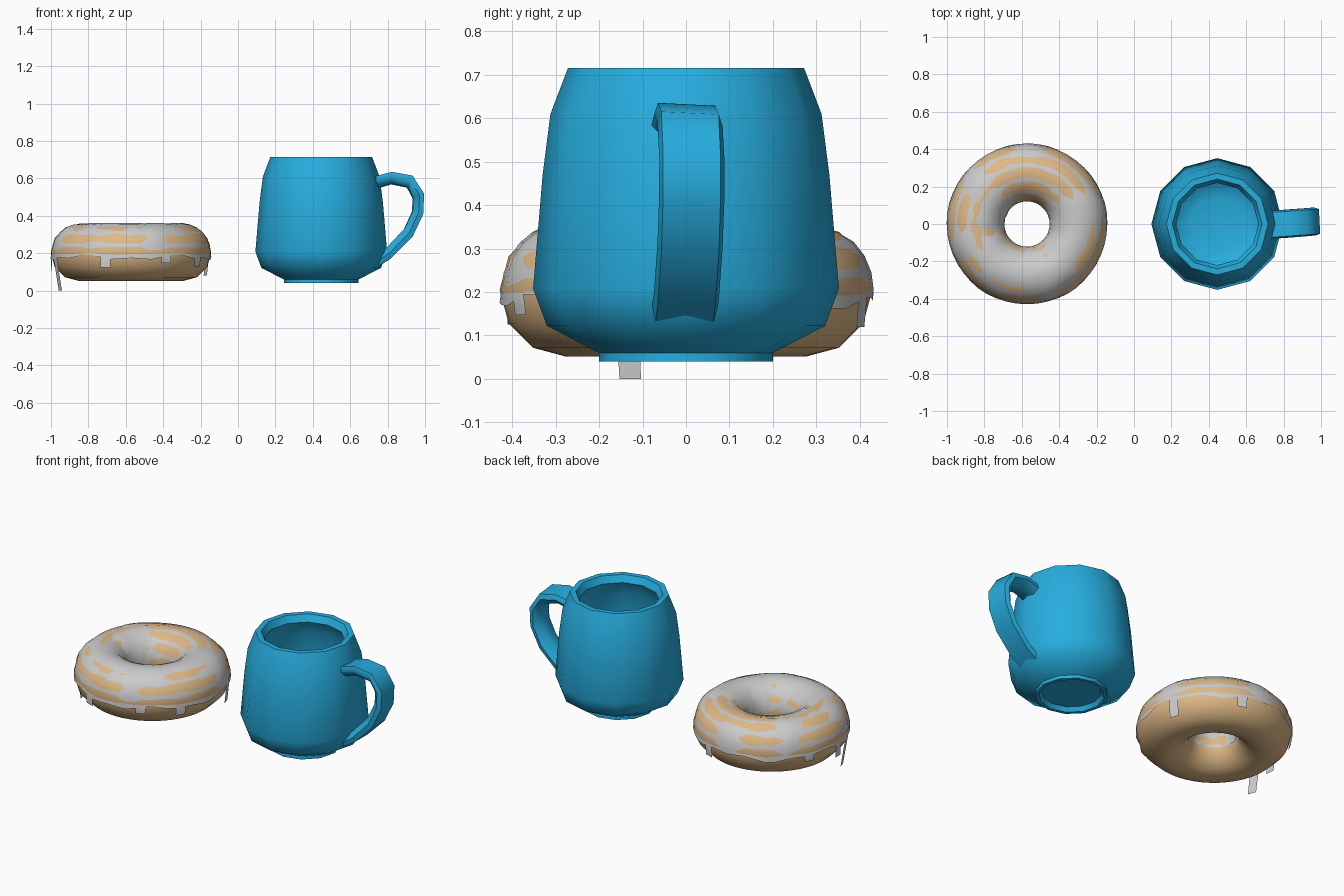
import bpy, bmesh, math
from math import sin, cos, pi, radians

if "Cube" in bpy.data.objects:
    bpy.data.objects.remove(bpy.data.objects["Cube"])


def material(name, color):
    m = bpy.data.materials.new(name)
    m.diffuse_color = (*color, 1)
    m.use_nodes = True
    m.node_tree.nodes["Principled BSDF"].inputs["Base Color"].default_value = m.diffuse_color
    return m


def finish(name, bm, mat=None, angle=50, fix=True):
    if fix:
        bmesh.ops.recalc_face_normals(bm, faces=bm.faces)
    me = bpy.data.meshes.new(name)
    bm.to_mesh(me)
    bm.free()
    ob = bpy.data.objects.new(name, me)
    bpy.context.collection.objects.link(ob)
    if mat:
        me.materials.append(mat)
    bpy.ops.object.select_all(action='DESELECT')
    ob.select_set(True)
    bpy.context.view_layer.objects.active = ob
    bpy.ops.object.shade_smooth_by_angle(angle=radians(angle))
    return ob


def bridge(bm, a, b, closed=True):
    n = len(a)
    for i in range(n if closed else n - 1):
        j = (i + 1) % n
        bm.faces.new((a[i], a[j], b[j], b[i]))


blue = material("mug_blue", (0.02, 0.42, 0.74))
dough = material("dough", (0.73, 0.48, 0.24))

# Mug body: 12-sided lathe, outside then inside
MX, SIDES = 0.445, 12
profile = [(0.165, 0.065), (0.18, 0.04), (0.2, 0.04), (0.2, 0.06), (0.32, 0.122),
           (0.352, 0.208), (0.33, 0.47), (0.312, 0.61), (0.272, 0.715), (0.24, 0.715),
           (0.22, 0.675), (0.268, 0.59), (0.295, 0.22), (0.25, 0.14), (0.145, 0.11)]
bm = bmesh.new()
rings = [[bm.verts.new((MX + r * cos(2 * pi * k / SIDES), r * sin(2 * pi * k / SIDES), z))
          for k in range(SIDES)] for r, z in profile]
for a, b in zip(rings, rings[1:]):
    bridge(bm, a, b)
bm.faces.new(rings[0])
bm.faces.new(rings[-1])
finish("mug_body", bm, blue)

# Mug handle: strap swept between an outer and an inner outline in the xz plane
outer = [(0.735, 0.61), (0.82, 0.632), (0.93, 0.612), (0.992, 0.515), (0.987, 0.405),
         (0.93, 0.285), (0.82, 0.175), (0.74, 0.125)]
inner = [(0.735, 0.545), (0.82, 0.57), (0.905, 0.553), (0.936, 0.495), (0.932, 0.425),
         (0.89, 0.332), (0.79, 0.225), (0.74, 0.19)]
bm = bmesh.new()
rings = []
for (ox, oz), (ix, iz) in zip(outer, inner):
    shift = 0.005 + 0.07 * (ox - 0.87)
    ring = []
    for t, y in ((0, -0.066), (0.45, -0.075), (1, -0.045), (1, 0.045), (0.45, 0.075), (0, 0.066)):
        tilt = -0.05 * y
        ring.append(bm.verts.new((ox + (ix - ox) * t + tilt, y + shift,
                                  oz + (iz - oz) * t + tilt)))
    rings.append(ring)
for a, b in zip(rings, rings[1:]):
    bridge(bm, a, b)
bm.faces.new(rings[0])
bm.faces.new(rings[-1])
finish("mug_handle", bm, blue, 60)

# Doughnut: plain torus
DX, DZ, R, T, SEG = -0.572, 0.205, 0.275, 0.154, 48


def torus_point(u, v, off=0.0):
    r = R + (T + off) * cos(v)
    return (DX + r * cos(u), r * sin(u), DZ + (T + off) * sin(v))


bm = bmesh.new()
rings = [[bm.verts.new(torus_point(2 * pi * i / SEG, 2 * pi * j / 12)) for j in range(12)]
         for i in range(SEG)]
for i in range(SEG):
    bridge(bm, rings[i], rings[(i + 1) % SEG])
finish("doughnut", bm, dough)

# Icing: thin skin over the upper half that breaks through the dough in patches
# patches: angle around the ring, radius, size
patches = [(5, 0.22, 0.11), (15, 0.36, 0.08), (330, 0.22, 0.10), (300, 0.29, 0.09),
           (270, 0.24, 0.10), (240, 0.26, 0.10), (215, 0.22, 0.06), (160, 0.18, 0.09),
           (140, 0.36, 0.07), (200, 0.36, 0.06), (90, 0.41, 0.06), (290, 0.36, 0.06)]


def icing_offset(u, v):
    x, y, _ = torus_point(u, v)
    best = max(math.exp(-((x - DX - r * cos(radians(a))) ** 2 +
                          (y - r * sin(radians(a))) ** 2) / (s * s)) for a, r, s in patches)
    wobble = 0.12 * sin(9 * u + 3 * v) + 0.1 * sin(17 * u - 4 * v)
    return max(-0.004, min(0.003, 0.012 * (best + wobble - 0.42)))


bm = bmesh.new()
rows = []
for i in range(SEG):
    u = 2 * pi * i / SEG
    edge = radians(-10 + 4 * sin(5 * u) + 3 * sin(11 * u))
    row = [bm.verts.new(torus_point(u, edge, 0.003))]
    for d in range(0, 196, 15):
        row.append(bm.verts.new(torus_point(u, radians(d), icing_offset(u, radians(d)))))
    rows.append(row)
for i in range(SEG):
    bridge(bm, rows[i], rows[(i + 1) % SEG], closed=False)

# Icing drips: lip edges pulled down (segment, bottom height, bottom radius)
for i, z, r in ((33, 0.125, 0.425), (39, 0.147, 0.425), (26, 0.0, 0.40), (2, 0.08, 0.42),
                (43, 0.13, 0.425), (20, 0.145, 0.425), (24, 0.105, 0.425), (9, 0.12, 0.425)):
    a, b = rows[i][0], rows[(i + 1) % SEG][0]
    low = [bm.verts.new((DX + r * cos(2 * pi * k / SEG), r * sin(2 * pi * k / SEG), z))
           for k in (i, i + 1)]
    bm.faces.new((a, low[0], low[1], b))
bmesh.ops.recalc_face_normals(bm, faces=bm.faces)
# make sure the skin faces outward
if sum(f.normal.z for f in bm.faces) < 0:
    bmesh.ops.reverse_faces(bm, faces=bm.faces)
finish("icing", bm, None, 50, fix=False)
